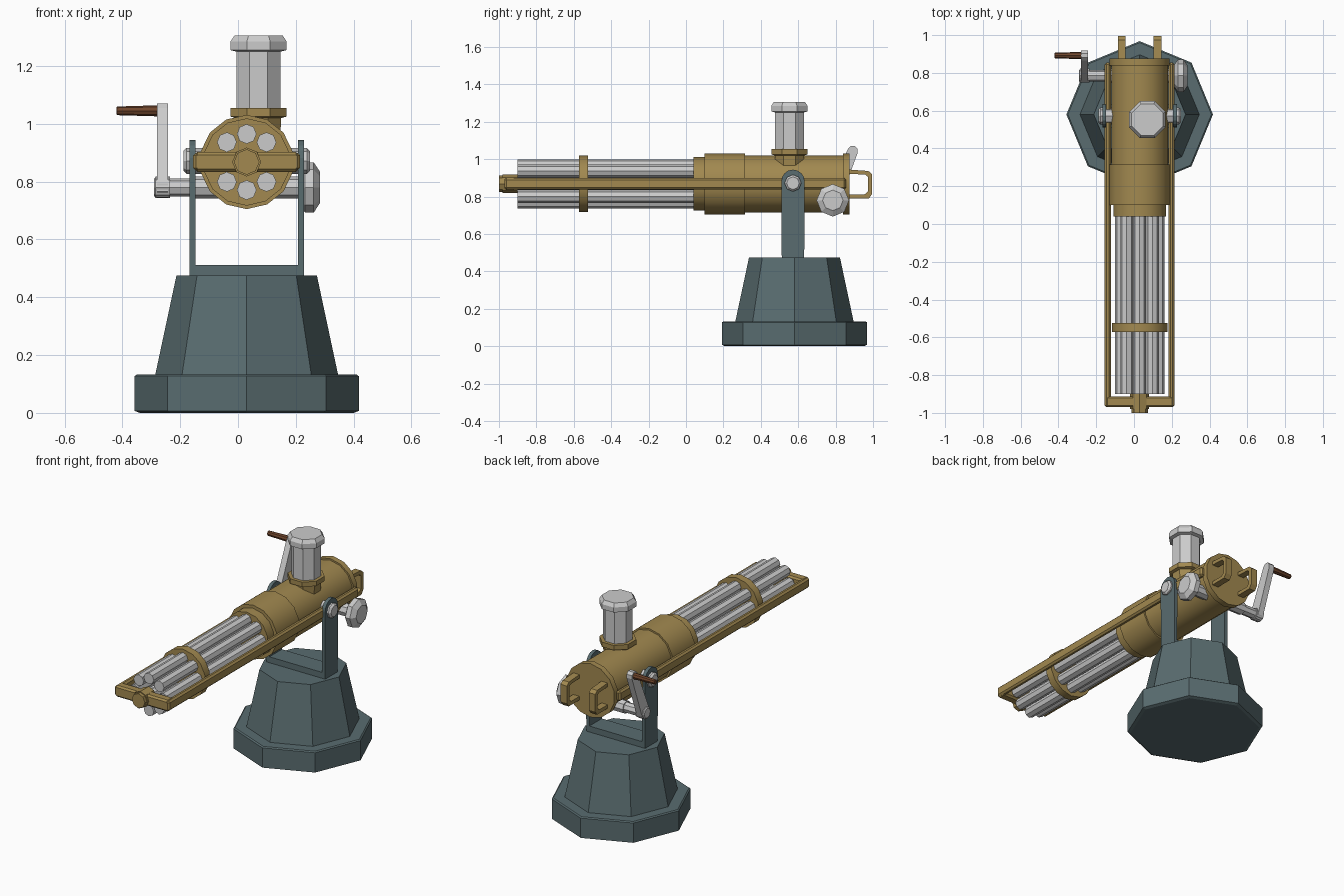
import bpy, bmesh, math
from mathutils import Vector, Matrix

if "Cube" in bpy.data.objects:
    bpy.data.objects.remove(bpy.data.objects["Cube"])

CX, CY, CZ = 0.03, 0.58, 0.868     # pivot and barrel axis


def material(name, rgb):
    m = bpy.data.materials.new(name)
    m.diffuse_color = (*rgb, 1)
    m.use_nodes = True
    m.node_tree.nodes["Principled BSDF"].inputs["Base Color"].default_value = m.diffuse_color
    return m


BRASS = material("brass", (0.36, 0.25, 0.08))
TEAL = material("painted_iron", (0.10, 0.15, 0.16))
WOOD = material("wood", (0.16, 0.06, 0.025))


def finish(name, bm, mat=None, smooth=False):
    bmesh.ops.recalc_face_normals(bm, faces=bm.faces[:])
    me = bpy.data.meshes.new(name)
    bm.to_mesh(me)
    bm.free()
    ob = bpy.data.objects.new(name, me)
    bpy.context.collection.objects.link(ob)
    if mat:
        me.materials.append(mat)
    if smooth:
        bpy.ops.object.select_all(action='DESELECT')
        ob.select_set(True)
        bpy.context.view_layer.objects.active = ob
        bpy.ops.object.shade_smooth_by_angle(angle=math.radians(30))
    return ob


def lathe(name, axis, centre, profile, sides=8, turn=0.0, mat=None, smooth=False):
    """Solid of revolution; profile holds (absolute position along axis, radius)."""
    k = "xyz".index(axis)
    i, j = [(1, 2), (0, 2), (0, 1)][k]
    bm = bmesh.new()
    rings = []
    for t, r in profile:
        ring = []
        for n in range(sides):
            a = turn + math.tau * n / sides
            p = [0, 0, 0]
            p[k] = t
            p[i] = centre[0] + r * math.cos(a)
            p[j] = centre[1] + r * math.sin(a)
            ring.append(bm.verts.new(p))
        rings.append(ring)
    for a, b in zip(rings, rings[1:]):
        for n in range(sides):
            m = (n + 1) % sides
            bm.faces.new((a[n], a[m], b[m], b[n]))
    bm.faces.new(rings[0])
    bm.faces.new(rings[-1])
    return finish(name, bm, mat, smooth)


def plate(name, outline, x0, x1, mat=None):
    """Extrude a (y, z) outline from x0 to x1."""
    bm = bmesh.new()
    a = [bm.verts.new((x0, y, z)) for y, z in outline]
    b = [bm.verts.new((x1, y, z)) for y, z in outline]
    n = len(a)
    for q in range(n):
        bm.faces.new((a[q], a[(q + 1) % n], b[(q + 1) % n], b[q]))
    bm.faces.new(a)
    bm.faces.new(b)
    return finish(name, bm, mat)


def box(name, lo, hi, mat=None, bevel=0.0):
    bm = bmesh.new()
    lo, hi = Vector(lo), Vector(hi)
    bmesh.ops.create_cube(bm, size=1, matrix=Matrix.Translation((lo + hi) / 2)
                          @ Matrix.Diagonal((*(hi - lo), 1)))
    if bevel:
        bmesh.ops.bevel(bm, geom=bm.edges[:], offset=bevel, segments=1, affect='EDGES')
    return finish(name, bm, mat)


# Octagonal pedestal
lathe("pedestal", "z", (CX, CY),
      [(0, 0.37), (0.007, 0.388), (0.127, 0.388), (0.133, 0.38), (0.133, 0.316), (0.475, 0.243)],
      mat=TEAL)

# Yoke: cross bar, round-topped arms and pivots
box("yoke_bar", (CX - 0.198, 0.512, 0.46), (CX + 0.198, 0.632, 0.511), TEAL)
arm = [(0.512, 0.47), (0.632, 0.47)]
arm += [(0.572 + 0.062 * math.cos(a), 0.882 + 0.062 * math.sin(a))
        for a in (math.pi * n / 8 for n in range(9))]
for s, side in ((-1, "left"), (1, "right")):
    plate("yoke_arm_" + side, arm, CX + s * 0.177, CX + s * 0.198, TEAL)
    lathe("pivot_" + side, "x", (0.572, 0.872),
          [(CX + s * 0.14, 0.045), (CX + s * 0.208, 0.045), (CX + s * 0.219, 0.034)])

# Brass receiver with stepped front collar and rear cap
lathe("receiver", "y", (CX, CZ),
      [(0.04, 0.143), (0.10, 0.143), (0.10, 0.163), (0.315, 0.163), (0.315, 0.153),
       (0.84, 0.153), (0.84, 0.163), (0.875, 0.163)],
      14, math.pi / 2, BRASS, True)

# Eight barrels and their clamp
for n in range(8):
    a = math.tau * n / 8
    lathe(f"barrel_{n + 1}", "y",
          (CX + 0.097 * math.cos(a), CZ + 0.097 * math.sin(a)),
          [(-0.9, 0.034), (0.06, 0.034)], 8, a)
lathe("barrel_clamp", "y", (CX, CZ), [(-0.572, 0.151), (-0.525, 0.151)],
      14, math.pi / 2, BRASS, True)

# Side rails, front cross bar and hub
for s, side in ((-1, "left"), (1, "right")):
    x = sorted((CX + s * 0.153, CX + s * 0.185))
    box("rail_" + side, (x[0], -0.97, 0.838), (x[1], 0.855, 0.9), BRASS, 0.01)
box("front_bar", (CX - 0.18, -0.97, 0.834), (CX + 0.18, -0.912, 0.903), BRASS, 0.01)
lathe("front_hub", "y", (CX, CZ),
      [(-1.0, 0.044), (-0.98, 0.044), (-0.98, 0.05), (-0.9, 0.05)], 8, 0, BRASS)

# Vertical magazine in its brass feed collar
MX, MY = 0.071, 0.553
lathe("feed_collar", "z", (MX, MY),
      [(0.9, 0.078), (1.02, 0.085), (1.025, 0.104), (1.054, 0.104)],
      8, math.pi / 8, BRASS)
lathe("magazine", "z", (MX, MY),
      [(1.03, 0.083), (1.25, 0.083), (1.255, 0.105), (1.285, 0.105), (1.306, 0.09)],
      8, math.pi / 8)

# Crank: shaft, knob, leaning arm and wooden grip
KY, KZ, GY, GZ = 0.785, 0.78, 0.892, 1.045
lathe("crank_shaft", "x", (KY, KZ),
      [(-0.29, 0.03), (-0.285, 0.037), (-0.235, 0.037), (-0.235, 0.031), (-0.15, 0.031),
       (-0.15, 0.038), (0.24, 0.038)])
lathe("crank_knob", "x", (KY, KZ),
      [(0.215, 0.06), (0.232, 0.087), (0.262, 0.087), (0.283, 0.055)])
lean = math.atan2(GZ - KZ, GY - KY)
crank = []
for y, z, r, side in ((GY, GZ, 0.028, -1), (KY, KZ, 0.037, 1)):
    for n in range(5):
        a = lean + side * math.pi / 2 - side * side * math.pi * (n / 4 if side > 0 else n / -4)
        a = lean + (math.pi / 2 + math.pi * n / 4 if side > 0 else -math.pi / 2 + math.pi * n / 4)
        crank.append((y + r * math.cos(a), z + r * math.sin(a)))
plate("crank_arm", crank, -0.28, -0.243)
lathe("crank_grip", "x", (GY, GZ),
      [(-0.421, 0.012), (-0.418, 0.015), (-0.28, 0.019), (-0.255, 0.012)], 8, 0, WOOD)

# Pair of rear spade handles
spade = [(0.86, 0.945), (0.975, 0.937), (0.995, 0.92), (0.995, 0.815), (0.978, 0.79),
         (0.86, 0.79), (0.86, 0.812), (0.955, 0.812), (0.972, 0.828), (0.972, 0.906),
         (0.96, 0.917), (0.86, 0.923)]
for s, side in ((-1, "left"), (1, "right")):
    plate("rear_handle_" + side, spade, CX + s * 0.095 - 0.021, CX + s * 0.095 + 0.021, BRASS)
